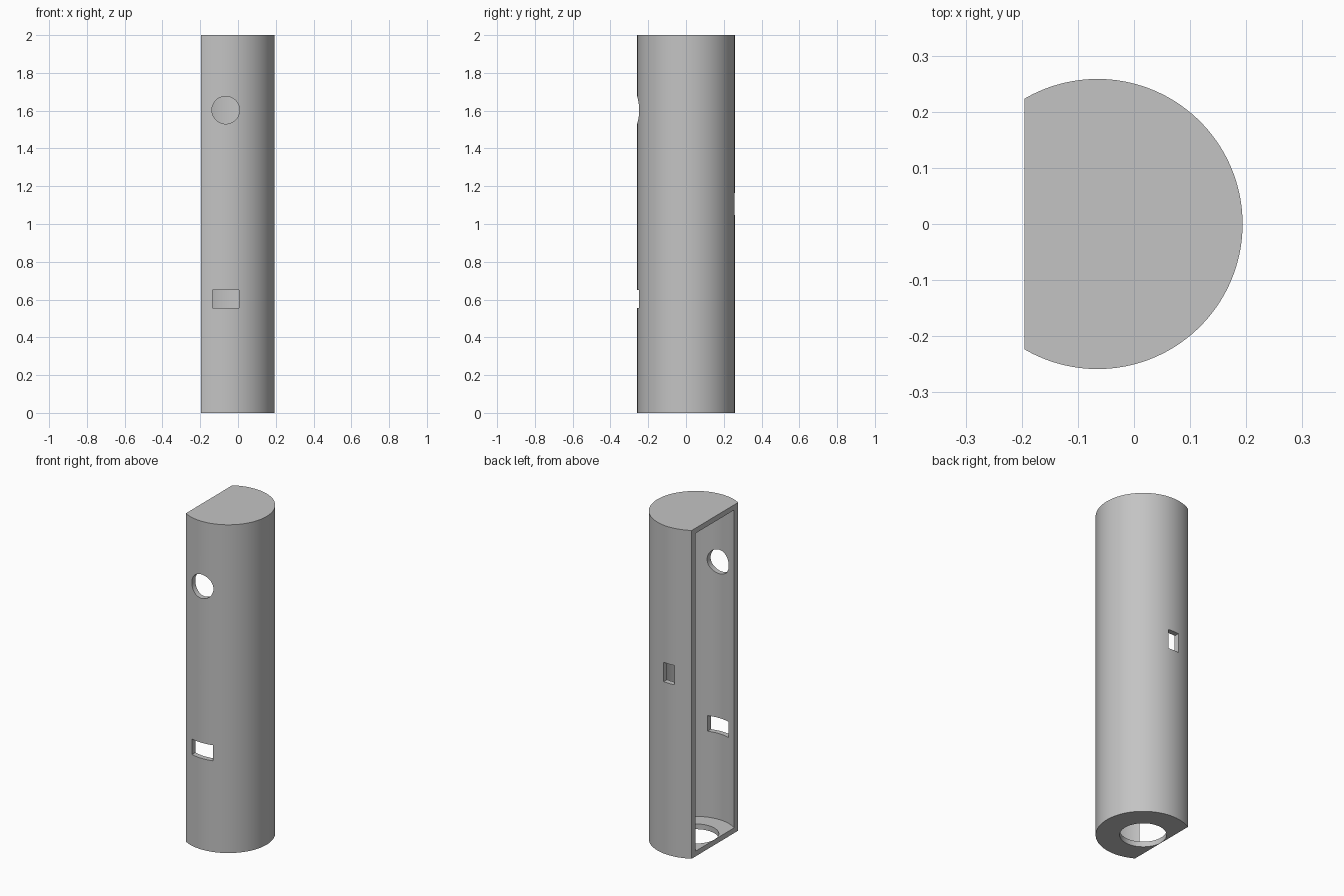
import bpy
import bmesh
import math
from mathutils import Matrix

cube = bpy.data.objects.get("Cube")
if cube:
    bpy.data.objects.remove(cube, do_unlink=True)

AXIS_X = -0.065    # axis of the round wall
CUT_X = -0.195     # plane of the open flat side
RADIUS = 0.2585
WALL = 0.032
HEIGHT = 2.0

grey = bpy.data.materials.new("plain grey")
grey.use_nodes = True
grey.diffuse_color = (0.55, 0.55, 0.55, 1)
grey.node_tree.nodes["Principled BSDF"].inputs["Base Color"].default_value = grey.diffuse_color


def make_object(name, bm):
    bmesh.ops.recalc_face_normals(bm, faces=bm.faces)
    mesh = bpy.data.meshes.new(name)
    bm.to_mesh(mesh)
    bm.free()
    mesh.materials.append(grey)
    obj = bpy.data.objects.new(name, mesh)
    bpy.context.collection.objects.link(obj)
    return obj


def d_prism(name, radius, left_x, z0, z1, steps=120):
    """Upright round column with a flat side at left_x."""
    bm = bmesh.new()
    half = math.acos((left_x - AXIS_X) / radius)
    verts = []
    for i in range(steps + 1):
        a = -half + 2 * half * i / steps
        verts.append(bm.verts.new((AXIS_X + radius * math.cos(a), radius * math.sin(a), z0)))
    base = bm.faces.new(verts)
    top = bmesh.ops.extrude_face_region(bm, geom=[base])["geom"]
    bmesh.ops.translate(bm, vec=(0, 0, z1 - z0),
                        verts=[v for v in top if isinstance(v, bmesh.types.BMVert)])
    return make_object(name, bm)


def box(name, size, centre):
    bm = bmesh.new()
    bmesh.ops.create_cube(bm, size=1, matrix=Matrix.Translation(centre) @ Matrix.Diagonal((*size, 1)))
    return make_object(name, bm)


def rod(name, radius, depth, centre, tilt=0):
    bm = bmesh.new()
    bmesh.ops.create_cone(bm, cap_ends=True, segments=64, radius1=radius, radius2=radius, depth=depth,
                          matrix=Matrix.Translation(centre) @ Matrix.Rotation(tilt, 4, "X"))
    return make_object(name, bm)


# Solid outer column
housing = d_prism("housing", RADIUS, CUT_X, 0, HEIGHT)

# Hollow, wall openings and floor hole
cutters = [
    d_prism("cavity_cutter", RADIUS - WALL, CUT_X - 0.02, WALL, HEIGHT - WALL),
    rod("round_window_cutter", 0.073, 0.2, (AXIS_X, -RADIUS, 1.603), math.pi / 2),
    box("wide_window_cutter", (0.142, 0.2, 0.095), (AXIS_X, -RADIUS, 0.603)),
    box("small_window_cutter", (0.072, 0.2, 0.118), (AXIS_X, RADIUS, 1.106)),
    rod("floor_hole_cutter", 0.128, 0.1, (AXIS_X, 0, 0)),
]
bpy.context.view_layer.objects.active = housing
for cutter in cutters:
    cutter.hide_render = True
    mod = housing.modifiers.new(cutter.name, "BOOLEAN")
    mod.operation = "DIFFERENCE"
    mod.solver = "EXACT"
    mod.object = cutter
    bpy.ops.object.modifier_apply(modifier=mod.name)
    bpy.data.objects.remove(cutter, do_unlink=True)

# Smooth round walls, sharp rims
bpy.ops.object.select_all(action="DESELECT")
housing.select_set(True)
bpy.ops.object.shade_smooth_by_angle(angle=math.radians(30))
